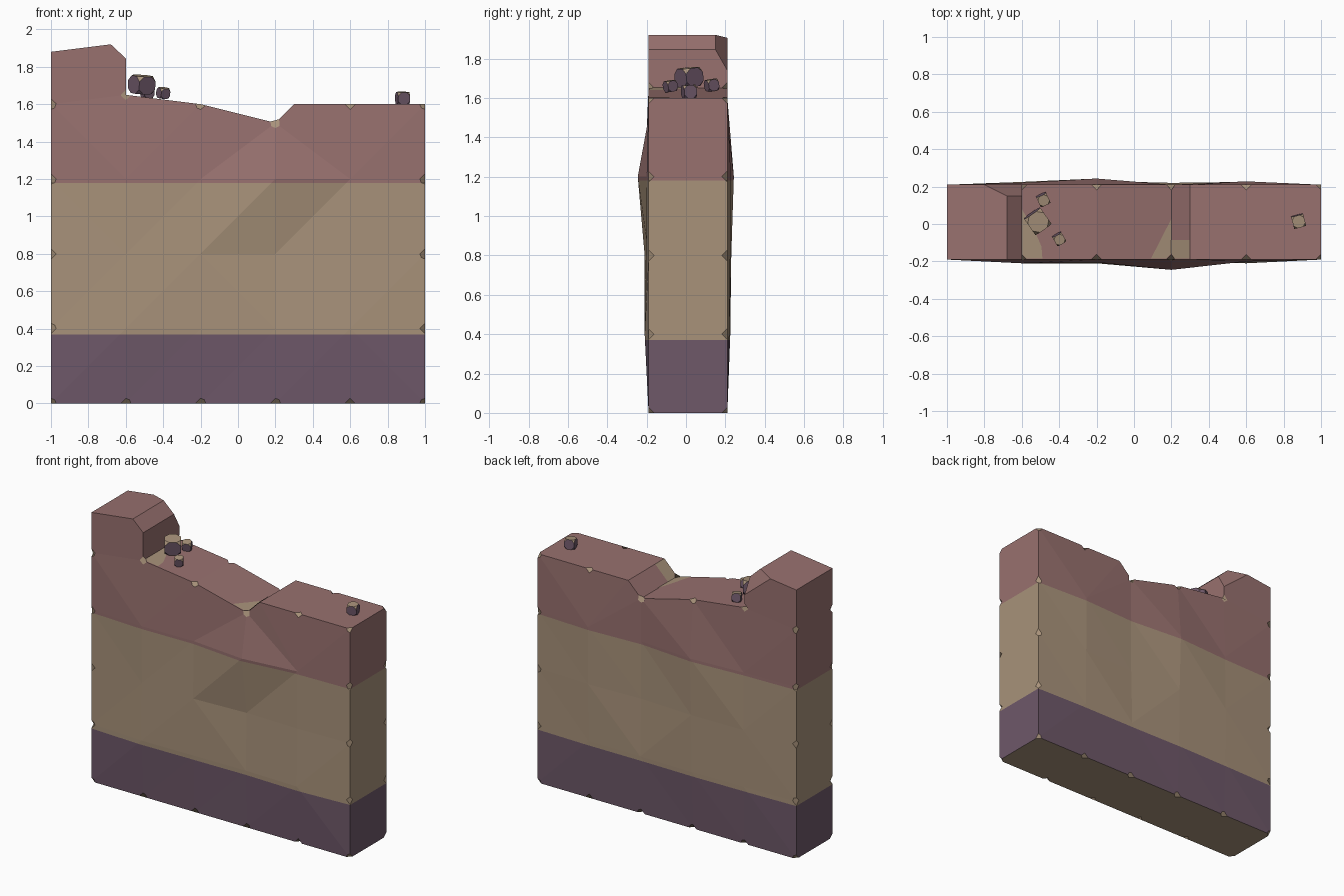
import bpy, bmesh, math
from mathutils import Matrix, Vector

if "Cube" in bpy.data.objects:
    bpy.data.objects.remove(bpy.data.objects["Cube"])


def lin(c):
    c /= 255
    return c / 12.92 if c < 0.04045 else ((c + 0.055) / 1.055) ** 2.4


def material(name, rgb):
    m = bpy.data.materials.new(name)
    m.diffuse_color = (*[lin(c) for c in rgb], 1)
    m.use_nodes = True
    m.node_tree.nodes["Principled BSDF"].inputs["Base Color"].default_value = m.diffuse_color
    return m


MATS = [material("purple stone", (110, 88, 105)),
        material("tan stone", (168, 146, 122)),
        material("rose stone", (152, 113, 111))]


def finish(bm, name):
    mesh = bpy.data.meshes.new(name)
    bm.to_mesh(mesh)
    bm.free()
    for m in MATS:
        mesh.materials.append(m)
    ob = bpy.data.objects.new(name, mesh)
    bpy.context.collection.objects.link(ob)
    return ob


# Wall: bulging front and back grids joined by flat rims
XS = [-1, -.6, -.2, .2, .6, 1]
ZS = [0, .4, .8, 1.2]
TOP = [1.6, 1.65, 1.6, 1.5, 1.6, 1.6]
FRONT, BACK = -.19, .21
BULGE = {FRONT: [[.02, .015, .01, .02], [.015, .02, 0, .01], [.02, .015, .055, .01]],
         BACK: [[.01, .015, .01, .01], [.015, .02, 0, .015], [.01, .033, 0, .018]]}

bm = bmesh.new()
cache = {}


def vert(x, y, z):
    key = (round(x, 3), round(y, 3), round(z, 3))
    if key not in cache:
        cache[key] = bm.verts.new(key)
    return cache[key]


def face(*pts):
    bm.faces.new([vert(*p) for p in pts])


def grid(i, j, y):
    z = TOP[i] if j == 4 else ZS[j]
    if 0 < i < 5 and 0 < j < 4:
        y += math.copysign(BULGE[y][j - 1][i - 1], y)
    return XS[i], y, z


for y in (FRONT, BACK):
    for i in range(5):
        for j in range(4):
            a, b, c, d = grid(i, j, y), grid(i + 1, j, y), grid(i + 1, j + 1, y), grid(i, j + 1, y)
            if (i, j) == (3, 3):          # cell beside the dip
                k = (.3, y, 1.6)
                face(a, b, d)
                face(d, b, k)
                face(k, b, c)
            elif (i + j) % 5 == 3 and j == 3 or (i + 2 * j) % 7 == 4:
                face(a, b, d)
                face(b, c, d)
            else:
                face(a, b, c)
                face(a, c, d)

# Side rims, underside and broken top
for j in range(4):
    for i in (0, 5):
        face(grid(i, j, FRONT), grid(i, j, BACK), grid(i, j + 1, BACK), grid(i, j + 1, FRONT))
for i in range(5):
    face(grid(i, 0, FRONT), grid(i, 0, BACK), grid(i + 1, 0, BACK), grid(i + 1, 0, FRONT))
edge = [(-.6, 1.65), (-.2, 1.6), (.2, 1.5), (.3, 1.6), (.6, 1.6), (1, 1.6)]
for (x0, z0), (x1, z1) in zip(edge, edge[1:]):
    face((x0, FRONT, z0), (x1, FRONT, z1), (x1, BACK, z1), (x0, BACK, z0))
rim = [v for v in bm.verts
       if abs(v.co.x - .3) > .01 and (v.co.z < .01 or abs(v.co.x) > .99 or v.co.z > 1.4)]

# Raised block with a chamfered edge and a knocked-off back corner
f0, f1, f2, f3 = (-1, FRONT, 1.88), (-.68, FRONT, 1.92), (-.6, FRONT, 1.845), (-.6, FRONT, 1.65)
m1, m2 = (-.68, .15, 1.92), (-.6, .15, 1.845)
b0, b1, b2, b3 = (-1, BACK, 1.88), (-.8, BACK, 1.905), (-.6, BACK, 1.74), (-.6, BACK, 1.65)
lf, lb = (-1, FRONT, 1.6), (-1, BACK, 1.6)
face(lf, f3, f2, f1, f0)
face(lb, b3, b2, b1, b0)
face(lf, f0, b0, lb)
face(f0, f1, m1, b1, b0)
face(f1, f2, m2, m1)
face(f2, f3, b3, b2, m2)
face(m1, m2, b2, b1)
bmesh.ops.recalc_face_normals(bm, faces=bm.faces[:])

# Small chips out of the rim corners
bmesh.ops.bevel(bm, geom=rim, offset=.028, offset_type='OFFSET', segments=1,
                profile=.5, affect='VERTICES', clamp_overlap=True)
bm.normal_update()
for f in bm.faces:
    under = f.normal.z < -.9 and f.calc_center_median().z < .01
    f.material_index = 1 if under or f.calc_area() < .002 else 0

# Cut the colour bands and assign them by height
for z in (.37, 1.18):
    bmesh.ops.bisect_plane(bm, geom=bm.verts[:] + bm.edges[:] + bm.faces[:],
                           plane_co=(0, 0, z), plane_no=(0, 0, 1), dist=1e-5)
for f in bm.faces:
    if f.material_index == 0:
        z = f.calc_center_median().z
        f.material_index = 0 if z < .37 else 1 if z < 1.18 else 2
finish(bm, "wall")


# Bare tan patches lying on the broken top
def patch(name, pts):
    b = bmesh.new()
    f = b.faces.new([b.verts.new(p) for p in pts])
    f.normal_update()
    if f.normal.z < 0:
        f.normal_flip()
    f.normal_update()
    bmesh.ops.translate(b, verts=b.verts[:], vec=f.normal * .003)
    f.material_index = 1
    finish(b, name)


patch("ledge_patch", [(x, y, 1.65 - (x + .6) * .125) for x, y in
                      [(-.6, -.16), (-.575, -.185), (-.49, -.185), (-.495, -.12), (-.53, -.04), (-.6, .08)]])
patch("dip_patch", [(x, y, 1.6 - (x + .2) * .25) for x, y in [(.09, -.185), (.17, -.185), (.2, -.155), (.2, .03)]])
patch("slope_patch", [(.2, -.155, 1.5), (.22, -.185, 1.52), (.3, -.185, 1.6), (.3, -.085, 1.6), (.2, -.085, 1.5)])


# Loose pebbles: cubes with clipped corners
def pebble(name, loc, size, turn, tilt):
    b = bmesh.new()
    bmesh.ops.create_cube(b, size=1)
    bmesh.ops.bevel(b, geom=b.verts[:], offset=.28, offset_type='OFFSET', segments=1,
                    profile=.5, affect='VERTICES')
    rot = Matrix.Rotation(math.radians(turn), 4, 'Z') @ Matrix.Rotation(math.radians(tilt), 4, 'X')
    b.transform(Matrix.Translation(Vector(loc)) @ rot @ Matrix.Diagonal((*size, 1)))
    b.normal_update()
    for f in b.faces:
        f.material_index = 1 if f.normal.z > .4 else 0
    finish(b, name)


pebble("large_pebble", (-.515, .015, 1.705), (.105, .105, .095), 35, 6)
pebble("small_pebble_front", (-.4, -.08, 1.66), (.055, .055, .055), 30, 10)
pebble("small_pebble_back", (-.485, .13, 1.665), (.058, .058, .058), 25, 10)
pebble("right_pebble", (.88, .015, 1.632), (.066, .066, .066), 15, 4)
